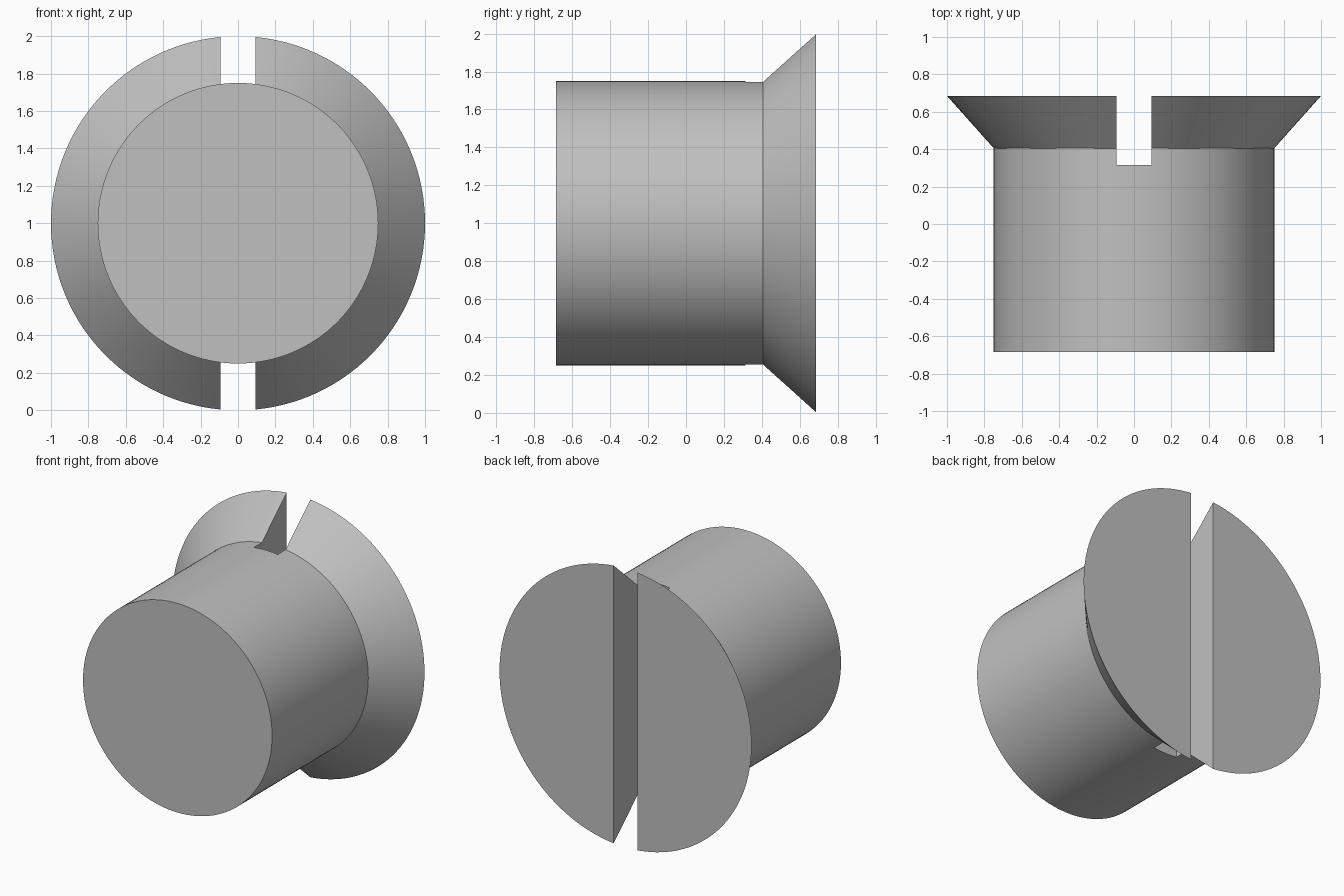
import bpy, bmesh, math
from mathutils import Matrix

cube = bpy.data.objects.get("Cube")
if cube:
    bpy.data.objects.remove(cube, do_unlink=True)

SEGMENTS = 128
AXIS_Z = 1.0
FRONT, NECK, BACK = -0.685, 0.405, 0.685
SLOT_FLOOR, SLOT_WIDTH = 0.315, 0.188

steel = bpy.data.materials.new("grey steel")
steel.use_nodes = True
grey = (0.53, 0.53, 0.53, 1)
steel.diffuse_color = grey
steel.node_tree.nodes["Principled BSDF"].inputs["Base Color"].default_value = grey


def make_object(name, bm):
    bmesh.ops.recalc_face_normals(bm, faces=bm.faces)
    mesh = bpy.data.meshes.new(name)
    bm.to_mesh(mesh)
    bm.free()
    mesh.materials.append(steel)
    obj = bpy.data.objects.new(name, mesh)
    bpy.context.collection.objects.link(obj)
    return obj


# Shank and flared head, turned around the y axis
bm = bmesh.new()
profile = [(0, FRONT), (0.75, FRONT), (0.75, NECK), (1, BACK), (0, BACK)]
verts = [bm.verts.new((r, y, 0)) for r, y in profile]
edges = [bm.edges.new(pair) for pair in zip(verts, verts[1:])]
bmesh.ops.spin(bm, geom=verts + edges, cent=(0, 0, 0), axis=(0, 1, 0),
               angle=math.tau, steps=SEGMENTS)
bmesh.ops.remove_doubles(bm, verts=bm.verts, dist=0.0001)
bmesh.ops.translate(bm, verts=bm.verts, vec=(0, 0, AXIS_Z))
# Merge the flat ends into single faces
bmesh.ops.dissolve_limit(bm, angle_limit=0.001, verts=bm.verts, edges=bm.edges)
screw = make_object("slotted_screw", bm)

# Driver slot across the head
bm = bmesh.new()
depth = 0.6
bmesh.ops.create_cube(bm, size=1, matrix=Matrix.Translation(
    (0, SLOT_FLOOR + depth / 2, AXIS_Z)) @ Matrix.Diagonal((SLOT_WIDTH, depth, 3, 1)))
cutter = make_object("slot_cutter", bm)
cutter.hide_render = True

cut = screw.modifiers.new("slot", 'BOOLEAN')
cut.operation = 'DIFFERENCE'
cut.solver = 'EXACT'
cut.object = cutter

bpy.ops.object.select_all(action='DESELECT')
screw.select_set(True)
bpy.context.view_layer.objects.active = screw
bpy.ops.object.modifier_apply(modifier=cut.name)
bpy.data.objects.remove(cutter, do_unlink=True)
bpy.ops.object.shade_smooth_by_angle(angle=math.radians(30))
